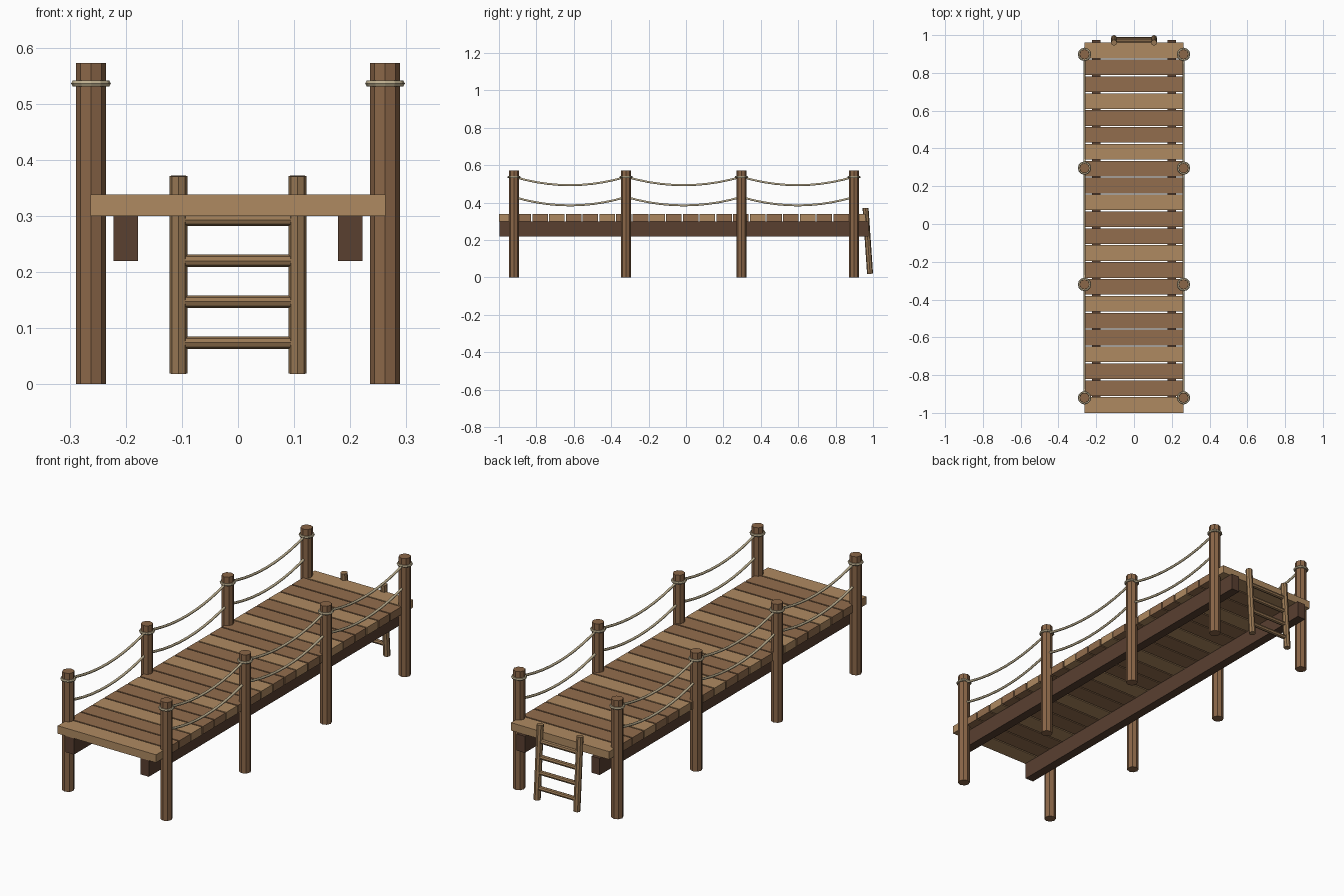
import bpy
from math import pi
from mathutils import Vector

if "Cube" in bpy.data.objects:
    bpy.data.objects.remove(bpy.data.objects["Cube"])


def material(name, color):
    m = bpy.data.materials.new(name)
    m.diffuse_color = (*color, 1)
    m.use_nodes = True
    m.node_tree.nodes["Principled BSDF"].inputs["Base Color"].default_value = m.diffuse_color
    return m


LIGHT = material("light_wood", (0.43, 0.255, 0.12))
DARK = material("dark_wood", (0.29, 0.155, 0.075))
POST = material("post_wood", (0.26, 0.135, 0.065))
BEAM = material("beam_wood", (0.10, 0.05, 0.03))
LADDER = material("ladder_wood", (0.32, 0.19, 0.09))
ROPE = material("rope", (0.50, 0.42, 0.27))


def finish(name, mat):
    o = bpy.context.object
    o.name = name
    o.data.materials.clear()
    o.data.materials.append(mat)
    return o


def box(name, lo, hi, mat):
    lo, hi = Vector(lo), Vector(hi)
    bpy.ops.mesh.primitive_cube_add(size=1, location=(lo + hi) / 2)
    bpy.context.object.scale = hi - lo
    bpy.ops.object.transform_apply(location=False, rotation=False, scale=True)
    return finish(name, mat)


def rod(name, a, b, radius, mat, sides=8):
    a, b = Vector(a), Vector(b)
    bpy.ops.mesh.primitive_cylinder_add(vertices=sides, radius=radius,
                                        depth=(b - a).length, location=(a + b) / 2)
    o = finish(name, mat)
    o.rotation_mode = 'QUATERNION'
    o.rotation_quaternion = Vector((0, 0, 1)).rotation_difference(b - a)
    return o


def rope(name, x, y0, y1, z, sag, n=10):
    cu = bpy.data.curves.new(name, 'CURVE')
    cu.dimensions = '3D'
    cu.bevel_depth = 0.006
    cu.bevel_resolution = 1
    cu.use_fill_caps = True
    sp = cu.splines.new('POLY')
    sp.points.add(n)
    for i, p in enumerate(sp.points):
        t = i / n
        p.co = (x, y0 + (y1 - y0) * t, z - 4 * sag * t * (1 - t), 1)
    o = bpy.data.objects.new(name, cu)
    bpy.context.collection.objects.link(o)
    bpy.ops.object.select_all(action='DESELECT')
    o.select_set(True)
    bpy.context.view_layer.objects.active = o
    bpy.ops.object.convert(target='MESH')
    finish(name, ROPE)


# deck planks, every third one lighter
PITCH, WIDTH = 0.0894, 0.083
for i in range(22):
    y = -1 + i * PITCH
    box(f"plank_{i + 1}", (-0.2625, y, 0.30), (0.2625, y + WIDTH, 0.338),
        LIGHT if i % 3 == 0 else DARK)

POST_Y = (-0.92, -0.32, 0.296, 0.898)
for side, s in (("left", -1), ("right", 1)):
    # long beam under the deck
    box(f"{side}_beam", (s * 0.20 - 0.022, -0.997, 0.22),
        (s * 0.20 + 0.022, 0.975, 0.30), BEAM)
    x = s * 0.262
    # posts with rope collars
    for i, y in enumerate(POST_Y):
        rod(f"{side}_post_{i + 1}", (x, y, 0), (x, y, 0.572), 0.027, POST)
        bpy.ops.mesh.primitive_torus_add(location=(x, y, 0.536), major_radius=0.0295,
                                         minor_radius=0.006, major_segments=12,
                                         minor_segments=6)
        finish(f"{side}_rope_collar_{i + 1}", ROPE)
    # sagging ropes between posts
    for i, (y0, y1) in enumerate(zip(POST_Y, POST_Y[1:])):
        rope(f"{side}_upper_rope_{i + 1}", x, y0, y1, 0.538, 0.045)
        rope(f"{side}_lower_rope_{i + 1}", x, y0, y1, 0.43, 0.045)

# leaning ladder at the back
FOOT, TOP = Vector((0, 0.984, 0.019)), Vector((0, 0.960, 0.371))
for side, s in (("left", -1), ("right", 1)):
    off = Vector((s * 0.106, 0, 0))
    rod(f"{side}_ladder_rail", FOOT + off, TOP + off, 0.016, LADDER)
for i in range(4):
    z = 0.074 + 0.073 * i
    p = FOOT.lerp(TOP, (z - FOOT.z) / (TOP.z - FOOT.z))
    rod(f"ladder_rung_{i + 1}", p - Vector((0.104, 0, 0)), p + Vector((0.104, 0, 0)),
        0.011, LADDER)
